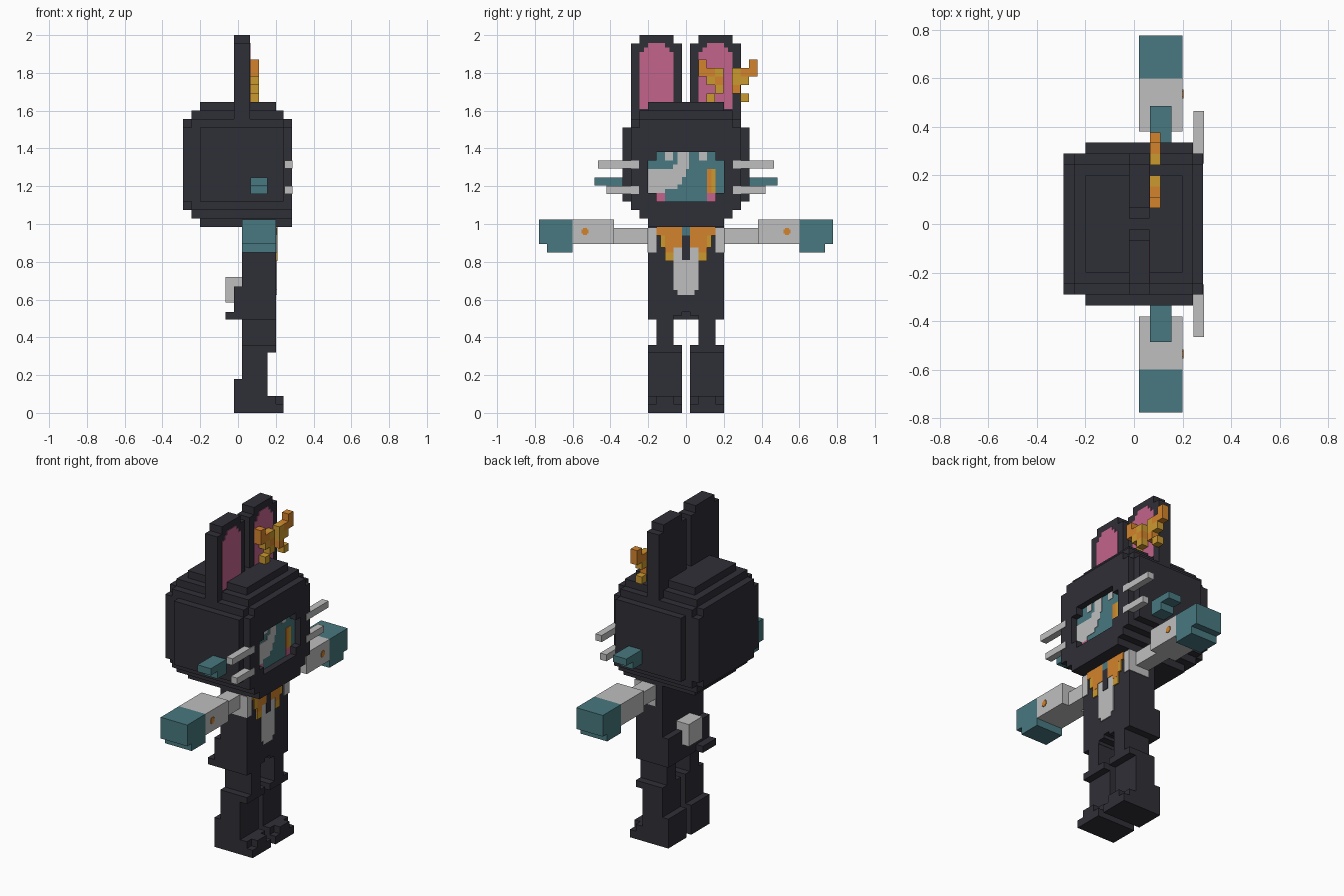
import bpy, bmesh


def material(name, r, g, b):
    m = bpy.data.materials.new(name)
    m.diffuse_color = (r, g, b, 1)
    return m


DARK = material("charcoal", 0.028, 0.028, 0.038)
TEAL = material("teal", 0.065, 0.19, 0.215)
WHITE = material("light_grey", 0.52, 0.52, 0.52)
ORANGE = material("orange", 0.65, 0.23, 0.025)
GOLD = material("gold", 0.60, 0.32, 0.03)
PINK = material("pink", 0.55, 0.125, 0.26)


def blocks(name, mat, boxes, mirror=False):
    """One object from boxes (x0, x1, y0, y1, z0, z1), optionally mirrored in y."""
    bm = bmesh.new()
    if mirror:
        boxes = list(boxes) + [(a, b, -d, -c, e, f) for a, b, c, d, e, f in boxes]
    for x0, x1, y0, y1, z0, z1 in boxes:
        vs = bmesh.ops.create_cube(bm, size=1)["verts"]
        for v in vs:
            v.co.x = x1 if v.co.x > 0 else x0
            v.co.y = y1 if v.co.y > 0 else y0
            v.co.z = z1 if v.co.z > 0 else z0
    me = bpy.data.meshes.new(name)
    bm.to_mesh(me)
    bm.free()
    me.materials.append(mat)
    ob = bpy.data.objects.new(name, me)
    bpy.context.collection.objects.link(ob)
    return ob


def plates(name, mat, x, rects, mirror=False, t=0.006):
    """Thin painted plates facing +x from (y0, y1, z0, z1)."""
    return blocks(name, mat, [(x, x + t, *r) for r in rects], mirror)


# Head: stepped block, wide in the middle
blocks("head", DARK, [
    (-0.20, 0.242, -0.335, 0.335, 1.12, 1.51),
    (-0.20, 0.242, -0.29, 0.29, 1.075, 1.555),
    (-0.20, 0.242, -0.245, 0.245, 1.03, 1.60),
    (-0.20, 0.20, -0.20, 0.20, 0.985, 1.645),
    (0.20, 0.242, -0.20, 0.20, 0.985, 1.03),
    (-0.245, -0.20, -0.29, 0.29, 1.075, 1.555),
    (-0.245, -0.20, -0.245, 0.245, 1.03, 1.60),
    (-0.29, -0.245, -0.29, 0.29, 1.12, 1.51),
    (-0.29, -0.245, -0.245, 0.245, 1.075, 1.555),
])

# Frame in front of the head with a stepped window
fx = (0.242, 0.285)
blocks("face_frame", DARK, [
    (*fx, -0.20, 0.20, 0.985, 1.03),
    (*fx, -0.245, 0.245, 1.03, 1.075),
    (*fx, -0.29, 0.29, 1.075, 1.12),
    (*fx, -0.29, 0.29, 1.38, 1.51),
    (*fx, -0.245, 0.245, 1.51, 1.555),
])
blocks("face_frame_sides", DARK, [
    (*fx, 0.20, 0.29, 1.12, 1.38),
    (*fx, 0.155, 0.20, 1.12, 1.165),
    (*fx, 0.155, 0.20, 1.335, 1.38),
], mirror=True)

# Painted face inside the window
plates("face", TEAL, 0.242, [(-0.20, 0.20, 1.12, 1.38)], t=0.003)
plates("face_patch", WHITE, 0.242, [
    (-0.20, -0.02, 1.21, 1.29), (-0.20, -0.045, 1.185, 1.21),
    (-0.20, -0.11, 1.163, 1.185), (-0.07, 0.0, 1.25, 1.315),
    (-0.045, 0.015, 1.29, 1.38)])
plates("eye_glints", WHITE, 0.242, [(0.07, 0.11, 1.335, 1.38)], mirror=True)
plates("eye_stripe", ORANGE, 0.242, [(0.11, 0.135, 1.165, 1.29)])
plates("eye_stripe_edge", GOLD, 0.242, [(0.135, 0.157, 1.165, 1.29)])
plates("cheeks", PINK, 0.242, [(0.11, 0.155, 1.12, 1.165)], mirror=True)

# Whiskers and side tufts
blocks("whiskers", WHITE, [
    (0.246, 0.288, 0.25, 0.465, 1.295, 1.335),
    (0.246, 0.288, 0.25, 0.42, 1.16, 1.20),
], mirror=True)
blocks("side_tufts", TEAL, [
    (0.065, 0.155, 0.33, 0.485, 1.205, 1.247),
    (0.065, 0.155, 0.33, 0.42, 1.16, 1.205),
], mirror=True)

# Ears
blocks("ears", DARK, [
    (-0.02, 0.063, 0.022, 0.29, 1.51, 1.955),
    (-0.02, 0.063, 0.065, 0.245, 1.955, 2.0),
], mirror=True)
plates("ear_linings", PINK, 0.063, [
    (0.065, 0.245, 1.61, 1.91), (0.088, 0.222, 1.91, 1.935),
    (0.11, 0.20, 1.935, 1.957)], mirror=True, t=0.003)

# Antler ornament in front of one ear, laid out on a small grid
C = 0.0447
antler = {ORANGE: [(0, 0), (0, 1), (1, 1), (2, 2), (6, 0), (6, 1), (5, 1), (4, 3)],
          GOLD: [(2, 1), (1, 2), (2, 3), (1, 4), (4, 1), (4, 2), (5, 2), (5, 4)]}
for mat, cells in antler.items():
    blocks("antler_" + mat.name, mat, [
        (0.066, 0.11, 0.065 + c * C, 0.065 + (c + 1) * C,
         1.87 - (r + 1) * C, 1.87 - r * C) for c, r in cells])

# Torso and hips
blocks("torso", DARK, [
    (0.02, 0.20, -0.20, 0.20, 0.535, 0.985),
    (-0.02, 0.02, -0.20, 0.20, 0.495, 0.67),
    (-0.065, -0.02, -0.20, -0.07, 0.495, 0.535),
])
blocks("hips", DARK, [
    (0.02, 0.20, 0.065, 0.20, 0.495, 0.535),
    (0.02, 0.20, 0.022, 0.065, 0.515, 0.535),
], mirror=True)
blocks("tail", WHITE, [(-0.065, 0.02, -0.065, 0.065, 0.585, 0.72)])
plates("belly", WHITE, 0.20, [
    (-0.065, 0.065, 0.65, 0.85), (-0.045, 0.045, 0.625, 0.65)])
plates("belly_sides", WHITE, 0.20, [(0.022, 0.065, 0.85, 0.875)], mirror=True)

# Bow at the neck
plates("bow", ORANGE, 0.20, [
    (0.022, 0.155, 0.94, 0.985), (0.022, 0.11, 0.875, 0.94),
    (0.065, 0.11, 0.85, 0.875)], mirror=True, t=0.009)
plates("bow_tips", GOLD, 0.20, [(0.067, 0.11, 0.805, 0.85),
                                (0.11, 0.135, 0.875, 0.94)], mirror=True, t=0.008)
plates("bow_knot", TEAL, 0.20, [(-0.022, 0.022, 0.94, 0.985)], t=0.009)
plates("belly_notch", DARK, 0.20, [(-0.022, 0.022, 0.81, 0.94)], t=0.009)

# Arms, sleeves and hands
blocks("upper_arms", WHITE, [
    (0.065, 0.155, 0.19, 0.39, 0.895, 0.98),
    (0.065, 0.206, 0.157, 0.204, 0.85, 0.98),
], mirror=True)
blocks("sleeves", WHITE, [(0.02, 0.20, 0.38, 0.60, 0.895, 1.025)], mirror=True)
blocks("hands", TEAL, [
    (0.02, 0.20, 0.60, 0.777, 0.895, 1.025),
    (0.02, 0.20, 0.60, 0.735, 0.85, 0.895),
], mirror=True)
plates("sleeve_buttons", ORANGE, 0.20, [
    (0.517, 0.553, 0.95, 0.972), (0.525, 0.545, 0.942, 0.98)], mirror=True, t=0.003)

# Legs and boots
blocks("legs", DARK, [(0.02, 0.20, 0.067, 0.155, 0.34, 0.52)], mirror=True)
blocks("boots", DARK, [
    (0.02, 0.20, 0.022, 0.20, 0.32, 0.36),
    (0.02, 0.155, 0.022, 0.20, 0.18, 0.32),
    (-0.02, 0.155, 0.022, 0.20, 0.0, 0.18),
    (0.155, 0.20, 0.022, 0.20, 0.0, 0.09),
    (0.20, 0.24, 0.065, 0.155, 0.0, 0.09),
    (0.20, 0.24, 0.022, 0.20, 0.0, 0.048),
], mirror=True)
